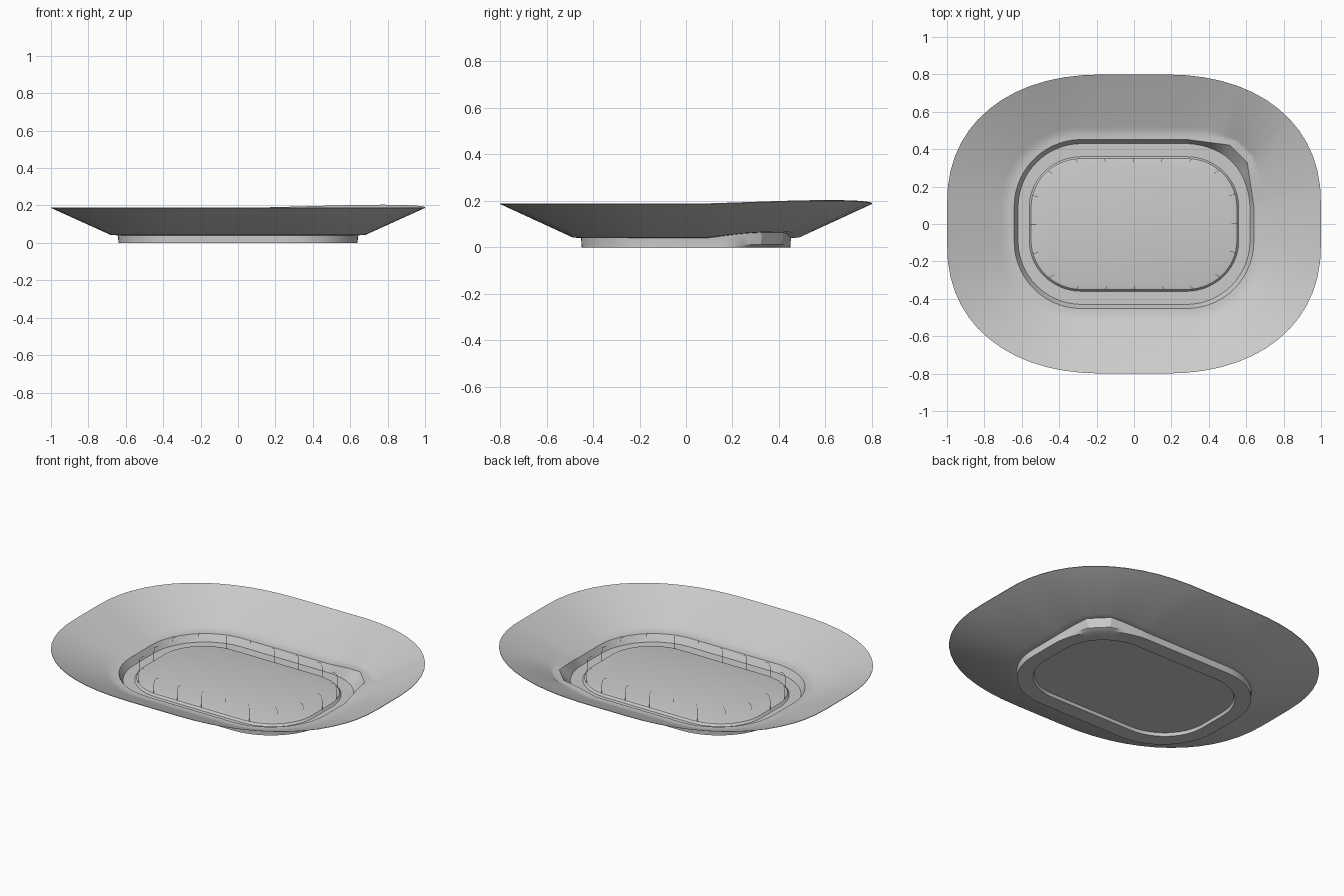
import bpy, bmesh
from math import sin, cos, pi
from mathutils import Vector

if "Cube" in bpy.data.objects:
    bpy.data.objects.remove(bpy.data.objects["Cube"])

N = 14  # segments per rounded corner


def contour(hx, hy, rx, ry, e=2.0, spout=0.0):
    """Rounded rectangle; the +x +y corner can be drawn out into a chamfered spout."""
    pts = []
    poly = [Vector(p) for p in ((hx, hy - ry), (hx - .035, hy - .125),
                                (hx - .13, hy - .03), (hx - rx, hy))]
    for q, (sx, sy) in enumerate(((1, 1), (-1, 1), (-1, -1), (1, -1))):
        corner = []
        for i in range(N + 1):
            a = pi / 2 * i / N
            p = Vector((hx - rx + rx * cos(a) ** (2 / e) if i < N else hx - rx,
                        hy - ry + ry * sin(a) ** (2 / e)))
            if q == 0:
                k = 0 if i <= 6 else (1 if i <= 8 else 2)
                f = (i / 6, (i - 6) / 2, (i - 8) / 6)[k]
                p = p.lerp(poly[k].lerp(poly[k + 1], f), spout)
            corner.append((p.x * sx, p.y * sy, sin(pi * i / N) if q == 0 else 0))
        pts += corner if q % 2 == 0 else corner[::-1]
    return pts


def ring(bm, hx, hy, rx, ry, z, e=2.0, spout=0.0, lift=0.0):
    return [bm.verts.new((x, y, z + lift * w))
            for x, y, w in contour(hx, hy, rx, ry, e, spout)]


def finish(bm, name, angle):
    bmesh.ops.recalc_face_normals(bm, faces=bm.faces)
    me = bpy.data.meshes.new(name)
    bm.to_mesh(me)
    bm.free()
    ob = bpy.data.objects.new(name, me)
    bpy.context.collection.objects.link(ob)
    bpy.ops.object.select_all(action='DESELECT')
    ob.select_set(True)
    bpy.context.view_layer.objects.active = ob
    bpy.ops.object.shade_smooth_by_angle(angle=angle)
    return ob


# dish: one continuous shell, from the floor top out over the flange and back underneath
sections = [
    # hx, hy, rx, ry, z, exponent, spout, lift
    (.535, .335, .26, .25, .028, 2, 0, 0),        # floor edge
    (.550, .350, .27, .26, .024, 2, 0, 0),
    (.560, .360, .28, .27, .012, 2, 0, 0),        # channel
    (.620, .430, .34, .34, .012, 2, .15, .004),
    (.641, .452, .36, .36, .052, 2, 1, .025),     # lip
    (.668, .478, .38, .38, .053, 2, 1, .026),
    (.688, .497, .40, .40, .057, 2, .65, .024),   # flange fillet
    (.712, .522, .43, .42, .066, 2, .3, .022),
    (1.0, .800, .85, .70, .190, 2.25, 0, .014),   # outer rim
    (1.0, .800, .85, .70, .187, 2.25, 0, .014),
    (.682, .487, .40, .40, .043, 2, .65, .025),   # underside
    (.642, .451, .36, .36, .040, 2, 1, .025),
    (.640, .450, .36, .36, .012, 2, .75, 0),
    (.640, .450, .36, .36, .000, 2, .1, 0),       # foot
    (.558, .358, .28, .27, .000, 2, 0, 0),
    (.553, .353, .28, .27, .018, 2, 0, 0),        # recess below the floor
]
bm = bmesh.new()
rings = [ring(bm, *s) for s in sections]
for a, b in zip(rings, rings[1:]):
    n = len(a)
    for i in range(n):
        bm.faces.new((a[i], a[(i + 1) % n], b[(i + 1) % n], b[i]))
bm.faces.new(rings[0])
bm.faces.new(rings[-1])
finish(bm, "spouted_dish", pi / 6)

# fine upright hooks around the floor edge
cu = bpy.data.curves.new("floor_hooks", 'CURVE')
cu.dimensions = '3D'
cu.bevel_depth = .0012
cu.bevel_resolution = 0
loop = [Vector((x, y, 0)) for x, y, _ in contour(.552, .352, .28, .27)]
lengths = [(loop[(i + 1) % len(loop)] - loop[i]).length for i in range(len(loop))]
total, count = sum(lengths), 20
for k in range(count):
    d, i = total * (k + .5) / count, 0
    while d > lengths[i]:
        d -= lengths[i]
        i += 1
    p = loop[i].lerp(loop[(i + 1) % len(loop)], d / lengths[i])
    s = cu.splines.new('POLY')
    path = ((1, .02), (1, .08), (.99, .10), (.97, .11), (.945, .112))
    s.points.add(len(path) - 1)
    for pt, (f, z) in zip(s.points, path):
        pt.co = (p.x * f, p.y * f, z, 1)
hooks = bpy.data.objects.new("floor_hooks", cu)
bpy.context.collection.objects.link(hooks)
